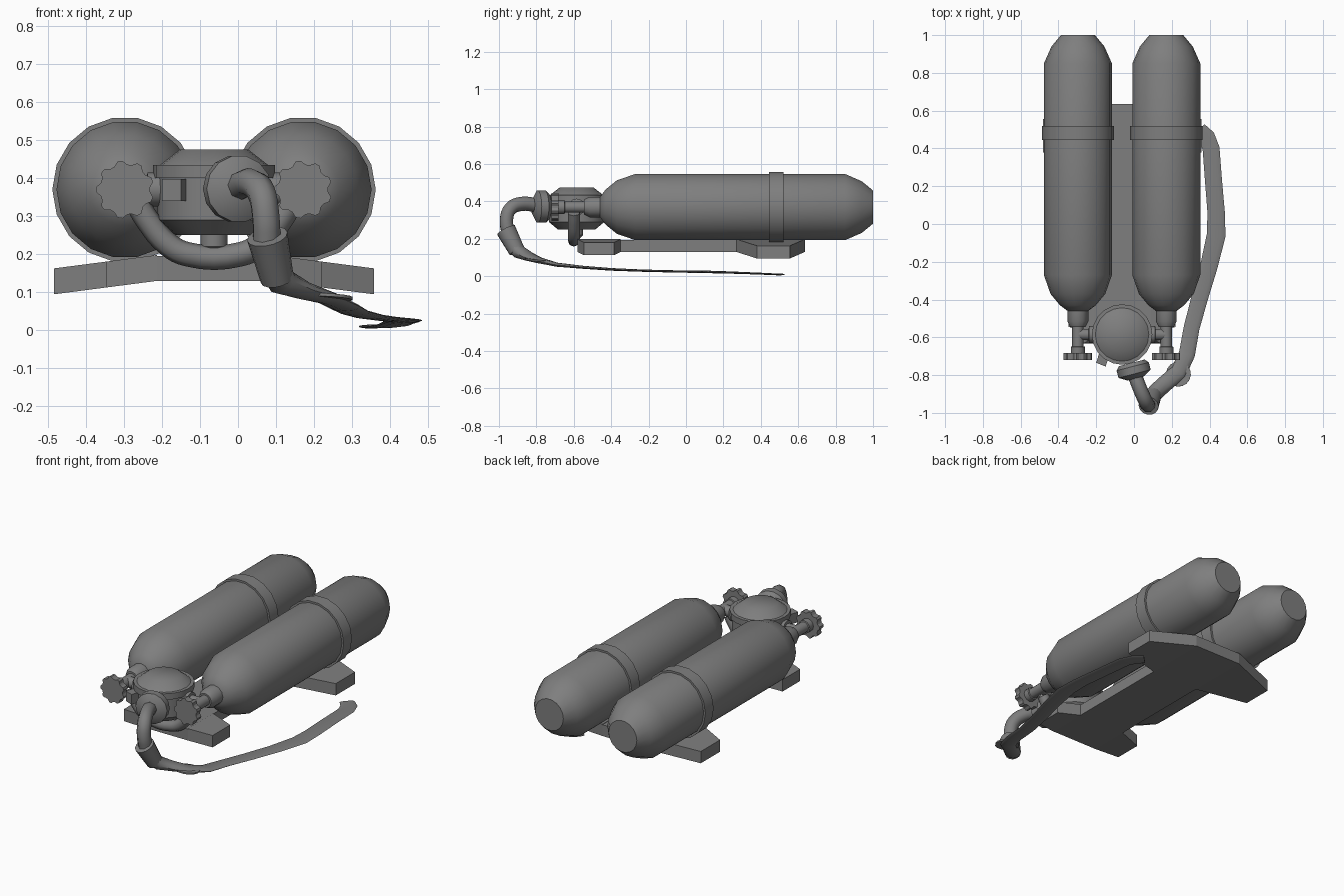
import bpy, bmesh
from math import sin, cos, pi
from mathutils import Vector

cube = bpy.data.objects.get("Cube")
if cube:
    bpy.data.objects.remove(cube)

grey = bpy.data.materials.new("mid grey")
grey.use_nodes = True
colour = (0.21, 0.21, 0.21, 1)
grey.diffuse_color = colour
grey.node_tree.nodes["Principled BSDF"].inputs["Base Color"].default_value = colour

CX = -0.063          # model's own mirror plane
TANK_OFF = 0.234     # tank distance from it
TANK_Z = 0.37


def finish(name, bm, smooth=True):
    bmesh.ops.recalc_face_normals(bm, faces=bm.faces)
    mesh = bpy.data.meshes.new(name)
    bm.to_mesh(mesh)
    bm.free()
    obj = bpy.data.objects.new(name, mesh)
    bpy.context.collection.objects.link(obj)
    mesh.materials.append(grey)
    if smooth:
        bpy.ops.object.select_all(action='DESELECT')
        obj.select_set(True)
        bpy.context.view_layer.objects.active = obj
        bpy.ops.object.shade_smooth_by_angle(angle=0.7)
    return obj


def skin(bm, rings):
    """Join closed rings of points and cap both ends."""
    rows = [[bm.verts.new(p) for p in ring] for ring in rings]
    n = len(rows[0])
    for a, b in zip(rows, rows[1:]):
        for i in range(n):
            j = (i + 1) % n
            bm.faces.new((a[i], a[j], b[j], b[i]))
    bm.faces.new(rows[0])
    bm.faces.new(rows[-1])


def lathe(name, origin, axis, profile, sides=18):
    """Turn (distance, radius) pairs around an axis."""
    axis = Vector(axis).normalized()
    side = axis.cross((0, 0, 1))
    side = side.normalized() if side.length > 0.1 else Vector((1, 0, 0))
    up = side.cross(axis)
    rings = [[Vector(origin) + axis * t + (side * cos(2 * pi * i / sides)
              + up * sin(2 * pi * i / sides)) * r for i in range(sides)]
             for t, r in profile]
    bm = bmesh.new()
    skin(bm, rings)
    return finish(name, bm)


def prism(name, base, height):
    bm = bmesh.new()
    skin(bm, [[Vector(p) for p in base],
              [Vector(p) + Vector((0, 0, height)) for p in base]])
    return finish(name, bm, False)


def pipe(name, points, radius):
    """Round tube along a smooth path."""
    curve = bpy.data.curves.new(name, 'CURVE')
    curve.dimensions = '3D'
    curve.bevel_depth = radius
    curve.bevel_resolution = 2
    curve.resolution_u = 4
    curve.use_fill_caps = True
    spline = curve.splines.new('BEZIER')
    spline.bezier_points.add(len(points) - 1)
    for bp, p in zip(spline.bezier_points, points):
        bp.co = p
        bp.handle_left_type = bp.handle_right_type = 'AUTO'
    curve.materials.append(grey)
    obj = bpy.data.objects.new(name, curve)
    bpy.context.collection.objects.link(obj)


def flat_hose(name, stations, sides=12):
    """Tube whose half width and half height change along the path."""
    pts = [Vector(s[:3]) for s in stations]
    rings = []
    for i, (p, s) in enumerate(zip(pts, stations)):
        t = (pts[min(i + 1, len(pts) - 1)] - pts[max(i - 1, 0)]).normalized()
        side = t.cross((0, 0, 1)).normalized()
        up = side.cross(t)
        rings.append([p + side * cos(2 * pi * k / sides) * s[3]
                      + up * sin(2 * pi * k / sides) * s[4] for k in range(sides)])
    bm = bmesh.new()
    skin(bm, rings)
    finish(name, bm)


def handwheel(name, x):
    """Toothed valve wheel."""
    bm = bmesh.new()
    teeth = 9
    rings = []
    for y in (-0.72, -0.683):
        ring = []
        for i in range(teeth * 4):
            r = 0.076 if i % 4 < 2 else 0.066
            a = 2 * pi * (i + 0.5) / (teeth * 4) + pi / 2
            ring.append((x + r * cos(a), y, TANK_Z + r * sin(a)))
        rings.append(ring)
    skin(bm, rings)
    finish(name, bm, False)


# Tanks, straps, valves and backplate wings on both sides
for s, label in ((-1, "right"), (1, "left")):
    x = CX + s * TANK_OFF
    o = (x, 0, TANK_Z)
    lathe(label + "_tank", o, (0, 1, 0),
          [(-0.46, 0.055), (-0.43, 0.095), (-0.37, 0.145), (-0.27, 0.18),
           (0.85, 0.18), (0.94, 0.14), (1.0, 0.09)])
    lathe(label + "_tank_strap", o, (0, 1, 0), [(0.445, 0.191), (0.52, 0.191)])
    lathe(label + "_valve_neck", o, (0, 1, 0),
          [(-0.545, 0.04), (-0.515, 0.055), (-0.44, 0.055)], 12)
    lathe(label + "_valve_stem", o, (0, 1, 0),
          [(-0.69, 0.037), (-0.65, 0.037), (-0.648, 0.03), (-0.53, 0.03)], 12)
    handwheel(label + "_handwheel", x)
    lathe(label + "_side_port", (CX, -0.585, TANK_Z), (s, 0, 0),
          [(0.13, 0.045), (0.175, 0.045), (0.177, 0.03), (0.235, 0.03)], 12)
    for part, corners in (
            ("front", ((0.15, -0.58), (0.283, -0.545), (0.283, -0.385), (0.15, -0.35))),
            ("rear", ((0.15, 0.635), (0.42, 0.555), (0.42, 0.38), (0.15, 0.27)))):
        prism(f"{label}_{part}_plate_wing",
              [(CX + s * d, y, 0.13 - 0.13 * (d - 0.15)) for d, y in corners], 0.068)

# Backplate spine
prism("backplate_spine", [(CX - 0.15, -0.58, 0.13), (CX + 0.15, -0.58, 0.13),
                          (CX + 0.15, 0.635, 0.13), (CX - 0.15, 0.635, 0.13)], 0.065)

# Regulator body with domed lid, rim and bottom plug
hub = (CX, -0.585, 0)
lathe("regulator_body", hub, (0, 0, 1),
      [(0.25, 0.1), (0.29, 0.148), (0.43, 0.148), (0.475, 0.09)], 20)
lathe("regulator_rim", hub, (0, 0, 1), [(0.4, 0.16), (0.435, 0.16)], 20)
lathe("regulator_plug", hub, (0, 0, 1), [(0.205, 0.02), (0.22, 0.036), (0.26, 0.036)], 10)
prism("regulator_latch", [(-0.2, -0.735, 0.34), (-0.15, -0.755, 0.34),
                          (-0.13, -0.69, 0.34), (-0.18, -0.67, 0.34)], 0.058)

# Crossover pipe joining the two valves
half = [(0.205, 0.34), (0.175, 0.29), (0.12, 0.225), (0.07, 0.2)]
pipe("crossover_pipe", [(CX - d, -0.6, z) for d, z in half]
     + [(CX + d, -0.6, z) for d, z in reversed(half)], 0.032)

# Hose outlet, elbow and collar
lathe("hose_outlet", (-0.012, -0.735, 0.372), (0.25, -0.97, 0),
      [(0, 0.07), (0.02, 0.088), (0.06, 0.088), (0.085, 0.045)], 14)
pipe("hose_elbow", [(0.0, -0.79, 0.378), (0.035, -0.88, 0.387), (0.062, -0.94, 0.36),
                    (0.073, -0.96, 0.3), (0.076, -0.95, 0.23)], 0.038)
lathe("hose_collar", (0.077, -0.962, 0.247), (0.2, 0.45, -0.87),
      [(0, 0.054), (0.13, 0.044)], 14)
lathe("hose_ring", (0.235, -0.795, 0.087), (0.05, 0.1, 1), [(-0.004, 0.066), (0.004, 0.066)], 16)

# Limp hose flattening out toward its free end
flat_hose("breathing_hose", [
    (0.088, -0.93, 0.18, 0.042, 0.042), (0.115, -0.89, 0.128, 0.044, 0.036),
    (0.17, -0.84, 0.105, 0.044, 0.024), (0.235, -0.785, 0.085, 0.045, 0.016),
    (0.28, -0.69, 0.062, 0.043, 0.011), (0.305, -0.55, 0.048, 0.042, 0.008),
    (0.345, -0.4, 0.037, 0.044, 0.007), (0.395, -0.23, 0.03, 0.046, 0.006),
    (0.435, -0.06, 0.026, 0.05, 0.006), (0.435, 0.06, 0.025, 0.046, 0.007),
    (0.42, 0.24, 0.02, 0.045, 0.006), (0.408, 0.4, 0.014, 0.045, 0.005),
    (0.385, 0.46, 0.011, 0.045, 0.005), (0.345, 0.5, 0.01, 0.04, 0.005)])
